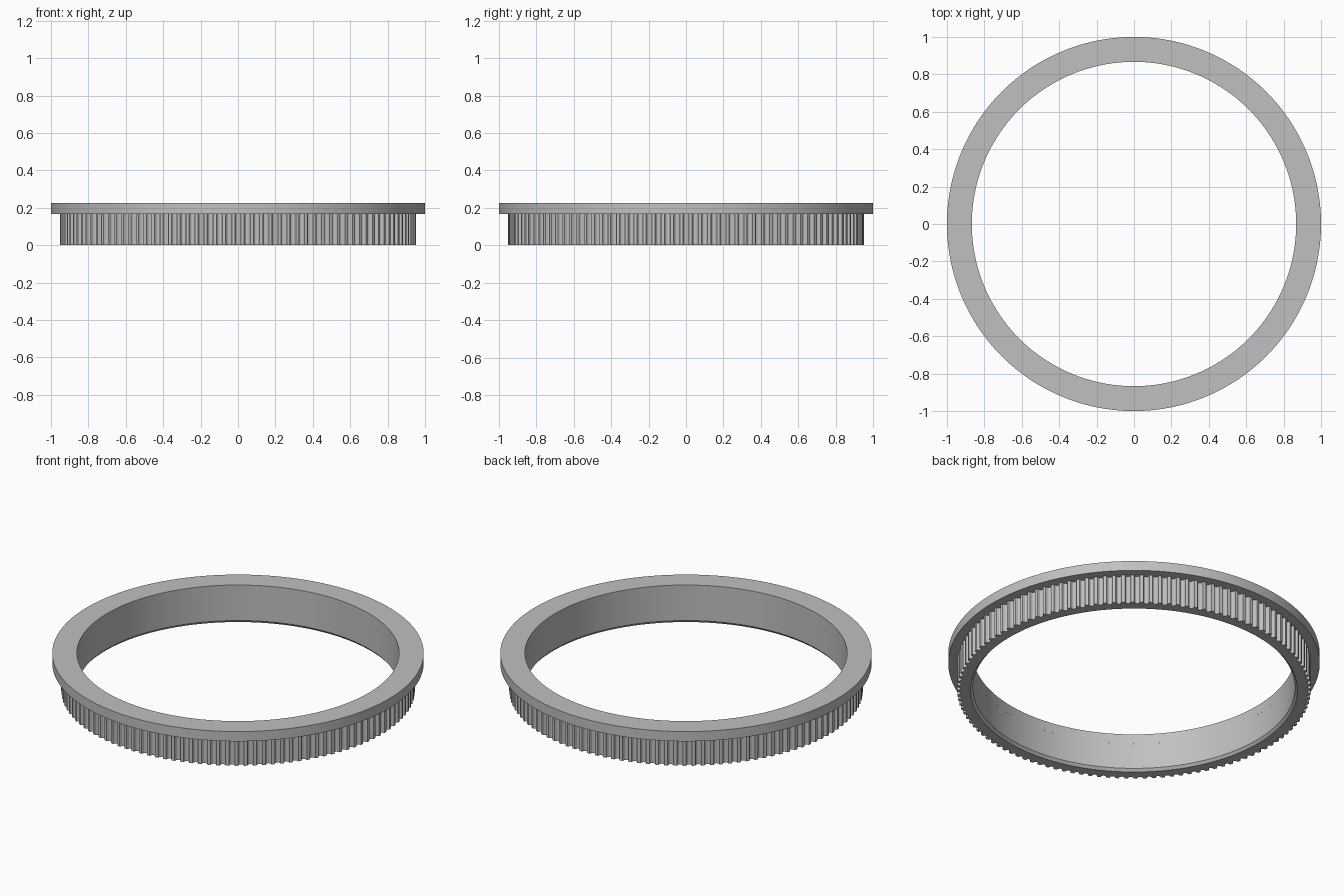
import bpy, bmesh
from math import sin, cos, pi, radians

cube = bpy.data.objects.get("Cube")
if cube:
    bpy.data.objects.remove(cube)

TEETH = 120
BORE, TOOTH_TIP, FLANGE = 0.867, 0.952, 1.0
FLANGE_Z, TOP = 0.168, 0.226
PITCH = 2 * pi / TEETH

grey = bpy.data.materials.new("Grey")
grey.use_nodes = True
colour = (0.53, 0.53, 0.53, 1)
grey.diffuse_color = colour
grey.node_tree.nodes["Principled BSDF"].inputs["Base Color"].default_value = colour


def circle(radius, z, steps=240):
    return [(radius * cos(2 * pi * i / steps), radius * sin(2 * pi * i / steps), z)
            for i in range(steps)]


def toothed(z):
    """Outline of a belt pulley: round-bottomed grooves between flat teeth."""
    half = [(0.33, 0), (0.295, 0.003), (0.27, 0.0085), (0.225, 0.0135), (0.12, 0.0178)]
    groove = [(-a, d) for a, d in half] + [(0, 0.019)] + half[::-1]
    outline = []
    for i in range(TEETH):
        for a, d in groove:
            angle, r = (i + a) * PITCH, TOOTH_TIP - d
            outline.append((r * cos(angle), r * sin(angle), z))
    return outline


def ring_part(name, loops, smooth_angle):
    """Join closed loops in order, last back to first, into a solid ring."""
    bm = bmesh.new()
    edges = []
    rows = []
    for pts in loops:
        row = [bm.verts.new(p) for p in pts]
        rows.append(row)
        edges.append([bm.edges.new((row[i - 1], row[i])) for i in range(len(row))])
    for k in range(len(rows)):
        a, b = rows[k - 1], rows[k]
        if len(a) == len(b):
            for i in range(len(a)):
                bm.faces.new((a[i - 1], a[i], b[i], b[i - 1]))
        else:
            bmesh.ops.bridge_loops(bm, edges=edges[k - 1] + edges[k])
    bmesh.ops.recalc_face_normals(bm, faces=bm.faces)
    mesh = bpy.data.meshes.new(name)
    bm.to_mesh(mesh)
    bm.free()
    mesh.materials.append(grey)
    obj = bpy.data.objects.new(name, mesh)
    bpy.context.collection.objects.link(obj)
    bpy.ops.object.select_all(action='DESELECT')
    obj.select_set(True)
    bpy.context.view_layer.objects.active = obj
    bpy.ops.object.shade_smooth_by_angle(angle=radians(smooth_angle))
    return obj


# Toothed band with a small chamfer inside its lower edge
steps = TEETH * 11


def bore(radius, z):
    # same point directions as the toothed outline, so the rims stay clean
    pts = []
    for x, y, _ in toothed(z):
        s = radius / (x * x + y * y) ** 0.5
        pts.append((x * s, y * s, z))
    return pts


ring_part("toothed_band", [bore(BORE, FLANGE_Z), bore(BORE, 0.015), bore(0.88, 0),
                           toothed(0), toothed(FLANGE_Z)], 25)

# Plain flange on top
ring_part("flange", [circle(BORE, FLANGE_Z), circle(FLANGE, FLANGE_Z),
                     circle(FLANGE, TOP), circle(BORE, TOP)], 25)
